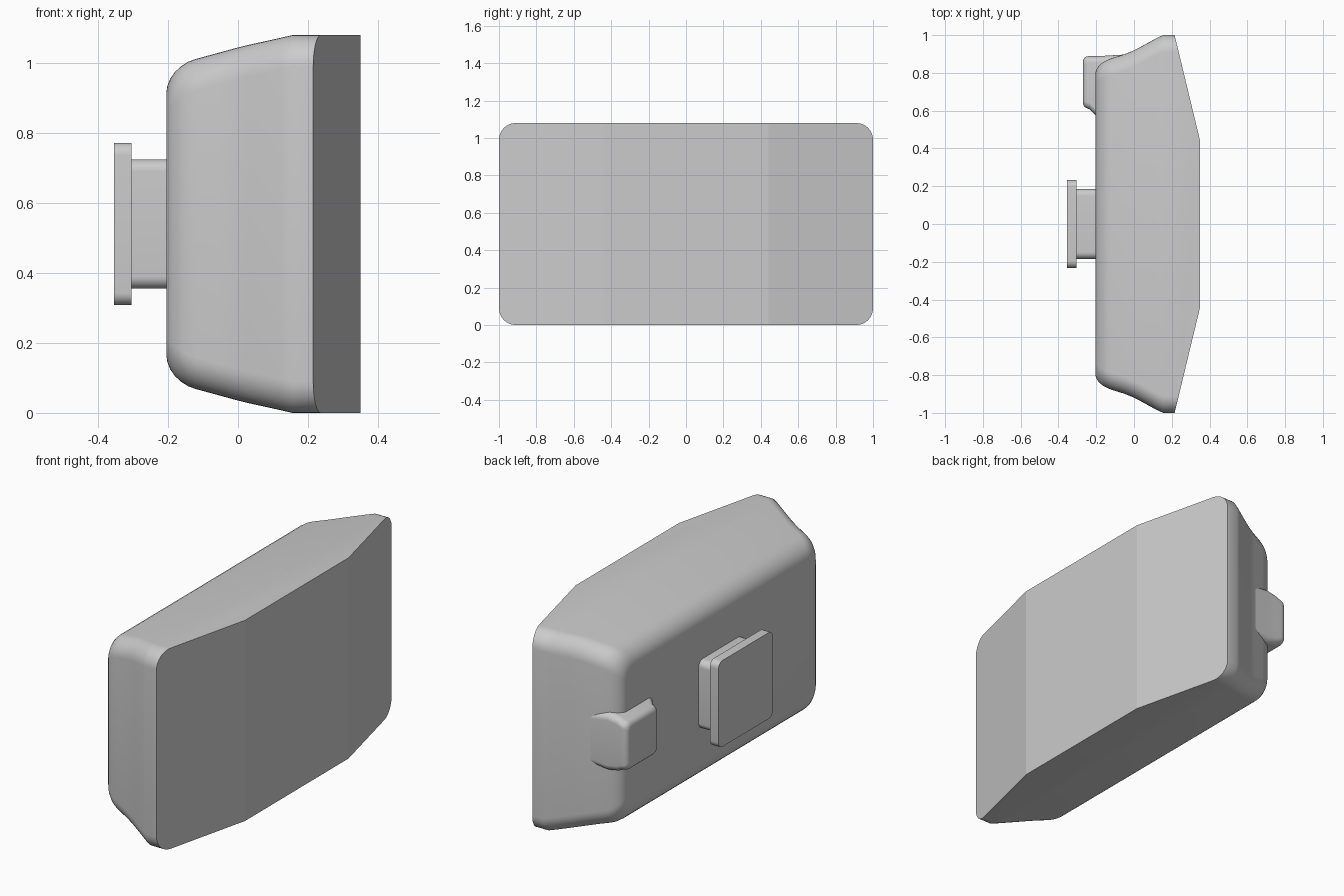
import bpy, bmesh, math
from mathutils import Vector

if "Cube" in bpy.data.objects:
    bpy.data.objects.remove(bpy.data.objects["Cube"])

MID_Z = 0.54


def ring(x, cy, hy, hz, r, segs=8):
    """Rounded rectangle in the y-z plane at depth x."""
    pts = []
    for k, (sy, sz) in enumerate([(1, 1), (-1, 1), (-1, -1), (1, -1)]):
        for i in range(segs + 1):
            a = math.pi / 2 * (k + i / segs)
            pts.append((x, cy + sy * (hy - r) + r * math.cos(a),
                        MID_Z + sz * (hz - r) + r * math.sin(a)))
    return pts


def loft(sections):
    """Skin a list of rounded-rectangle rings and cap both ends."""
    bm = bmesh.new()
    rings = [[bm.verts.new(p) for p in ring(*s)] for s in sections]
    for a, b in zip(rings, rings[1:]):
        for i in range(len(a)):
            j = (i + 1) % len(a)
            bm.faces.new((a[i], a[j], b[j], b[i]))
    bm.faces.new(rings[0])
    bm.faces.new(rings[-1][::-1])
    bmesh.ops.recalc_face_normals(bm, faces=bm.faces)
    return bm


def finish(bm, name, angle=35):
    bmesh.ops.recalc_face_normals(bm, faces=bm.faces)
    mesh = bpy.data.meshes.new(name)
    bm.to_mesh(mesh)
    bm.free()
    ob = bpy.data.objects.new(name, mesh)
    bpy.context.collection.objects.link(ob)
    bpy.ops.object.select_all(action='DESELECT')
    ob.select_set(True)
    bpy.context.view_layer.objects.active = ob
    bpy.ops.object.shade_smooth_by_angle(angle=math.radians(angle))
    return ob


# Housing: tapered shell with a soft rear edge (x, half width, half height, radius)
shell = [(0.35, 1.0, 0.54, 0.09), (0.155, 1.0, 0.54, 0.09),
         (0.125, 0.987, 0.533, 0.09), (0.03, 0.935, 0.512, 0.09),
         (-0.01, 0.915, 0.502, 0.09), (-0.05, 0.899, 0.491, 0.09),
         (-0.12, 0.877, 0.472, 0.09), (-0.142, 0.868, 0.464, 0.09),
         (-0.163, 0.857, 0.451, 0.088), (-0.181, 0.843, 0.434, 0.085),
         (-0.194, 0.827, 0.415, 0.08), (-0.202, 0.811, 0.395, 0.075),
         (-0.205, 0.795, 0.375, 0.07)]
bm = loft([(x, 0, hy, hz, r) for x, hy, hz, r in shell])

# Slanted ends of the front lens
for s in (1, -1):
    cut = bmesh.ops.bisect_plane(
        bm, geom=bm.verts[:] + bm.edges[:] + bm.faces[:], dist=1e-5,
        plane_co=Vector((0.35, s * 0.44, 0)),
        plane_no=Vector((0.56, s * 0.135, 0)).normalized(), clear_outer=True)
    edges = [e for e in cut['geom_cut'] if isinstance(e, bmesh.types.BMEdge)]
    bmesh.ops.holes_fill(bm, edges=edges, sides=0)
    for e in edges:
        e.smooth = False
finish(bm, "housing")

# Rear mount: stem and plate
for name, x0, x1, hy, hz, r in [("mount_stem", -0.19, -0.305, 0.185, 0.185, 0.035),
                                ("mount_plate", -0.305, -0.355, 0.232, 0.232, 0.035)]:
    finish(loft([(x0, 0, hy, hz, r), (x1, 0, hy, hz, r)]), name)

# Side switch: flared block with rounded outer edge
switch = [(0.0, 0.74, 0.16, 0.135, 0.035), (-0.15, 0.733, 0.158, 0.155, 0.035),
          (-0.205, 0.733, 0.155, 0.147, 0.035), (-0.235, 0.748, 0.141, 0.134, 0.035)]
for i in range(1, 6):
    a = math.pi / 2 * i / 5
    d = 0.03 * (1 - math.cos(a))
    switch.append((-0.24 - 0.03 * math.sin(a), 0.75, 0.139 - d, 0.132 - d, 0.035 - d * 0.5))
finish(loft(switch), "side_switch")
